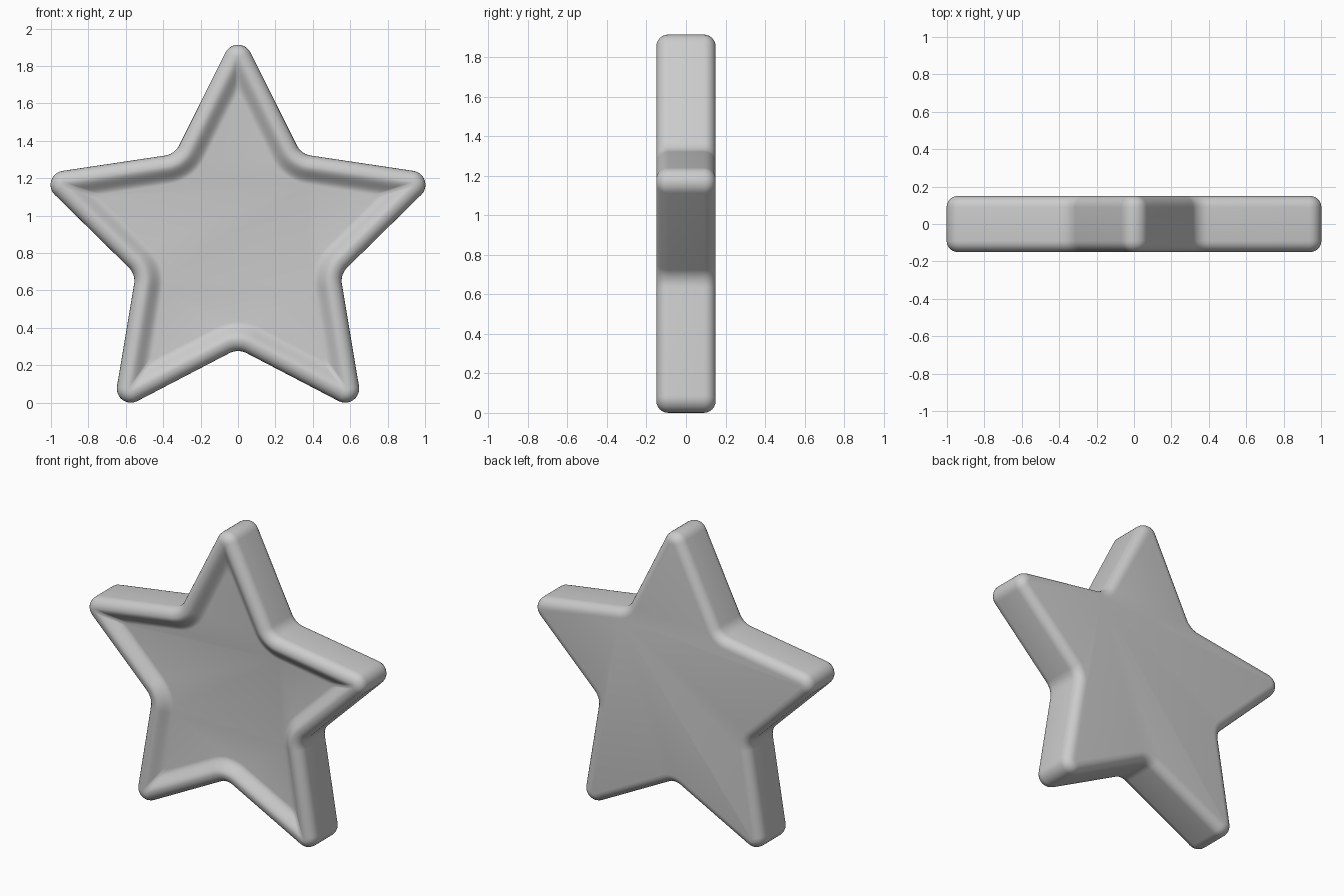
import bpy, bmesh, math
from mathutils import Vector

if "Cube" in bpy.data.objects:
    bpy.data.objects.remove(bpy.data.objects["Cube"])

CZ = 0.864                       # star centre height
R_OUT, R_IN = 1.143, 0.575       # sharp corner radii
TIP_R, VALLEY_R = 0.075, 0.10    # corner rounding
STEPS = 10

TIP_HALF = math.atan2(R_IN * math.sin(math.pi / 5),
                      R_OUT - R_IN * math.cos(math.pi / 5))
VALLEY_HALF = TIP_HALF + math.pi / 5


def fillet(prev, p, nxt, r):
    """Arc of radius r that rounds corner p."""
    a, b = (prev - p).normalized(), (nxt - p).normalized()
    half = a.angle(b) / 2
    centre = p + (a + b).normalized() * (r / math.sin(half))
    t = r / math.tan(half)
    u, v = p + a * t - centre, p + b * t - centre
    ang = u.angle(v)
    return [centre + (u * math.sin(ang * (1 - k / STEPS)) + v * math.sin(ang * k / STEPS)) / math.sin(ang)
            for k in range(STEPS + 1)]


def star_outline(inset):
    """Rounded star outline, shrunk evenly by inset."""
    ro = R_OUT - inset / math.sin(TIP_HALF)
    ri = R_IN - inset / math.sin(VALLEY_HALF)
    pts = []
    for i in range(10):
        a = math.pi / 2 + i * math.pi / 5
        pts.append(Vector((math.cos(a), math.sin(a))) * (ri if i % 2 else ro))
    out = []
    for i, p in enumerate(pts):
        r = VALLEY_R + inset if i % 2 else max(TIP_R - inset, 0.015)
        out += fillet(pts[i - 1], p, pts[(i + 1) % 10], r)
    return out


# Edge profile (inset, y): rounded back edge, side wall, rounded rim, dished front
profile = []
B = 0.06
for k in range(7):
    a = math.pi / 2 * k / 6
    profile.append((B - B * math.sin(a), 0.15 - B + B * math.cos(a)))
for k in range(7):
    a = math.pi / 2 * k / 6
    profile.append((B - B * math.cos(a), -0.15 + B - B * math.sin(a)))
for k in range(1, 11):
    t = k / 10
    profile.append((B + 0.095 * t, -0.15 + 0.0275 * (1 - math.cos(math.pi * t))))

# Star body
bm = bmesh.new()
rings = [[bm.verts.new((p.x, y, CZ + p.y)) for p in star_outline(i)] for i, y in profile]
for r0, r1 in zip(rings, rings[1:]):
    n = len(r0)
    for j in range(n):
        bm.faces.new((r0[j], r0[(j + 1) % n], r1[(j + 1) % n], r1[j]))
bm.faces.new(rings[0])
bm.faces.new(rings[-1])
bmesh.ops.recalc_face_normals(bm, faces=bm.faces)
mesh = bpy.data.meshes.new("star")
bm.to_mesh(mesh)
bm.free()
star = bpy.data.objects.new("star", mesh)
bpy.context.collection.objects.link(star)
bpy.context.view_layer.objects.active = star
star.select_set(True)
bpy.ops.object.shade_smooth_by_angle(angle=math.radians(40))
